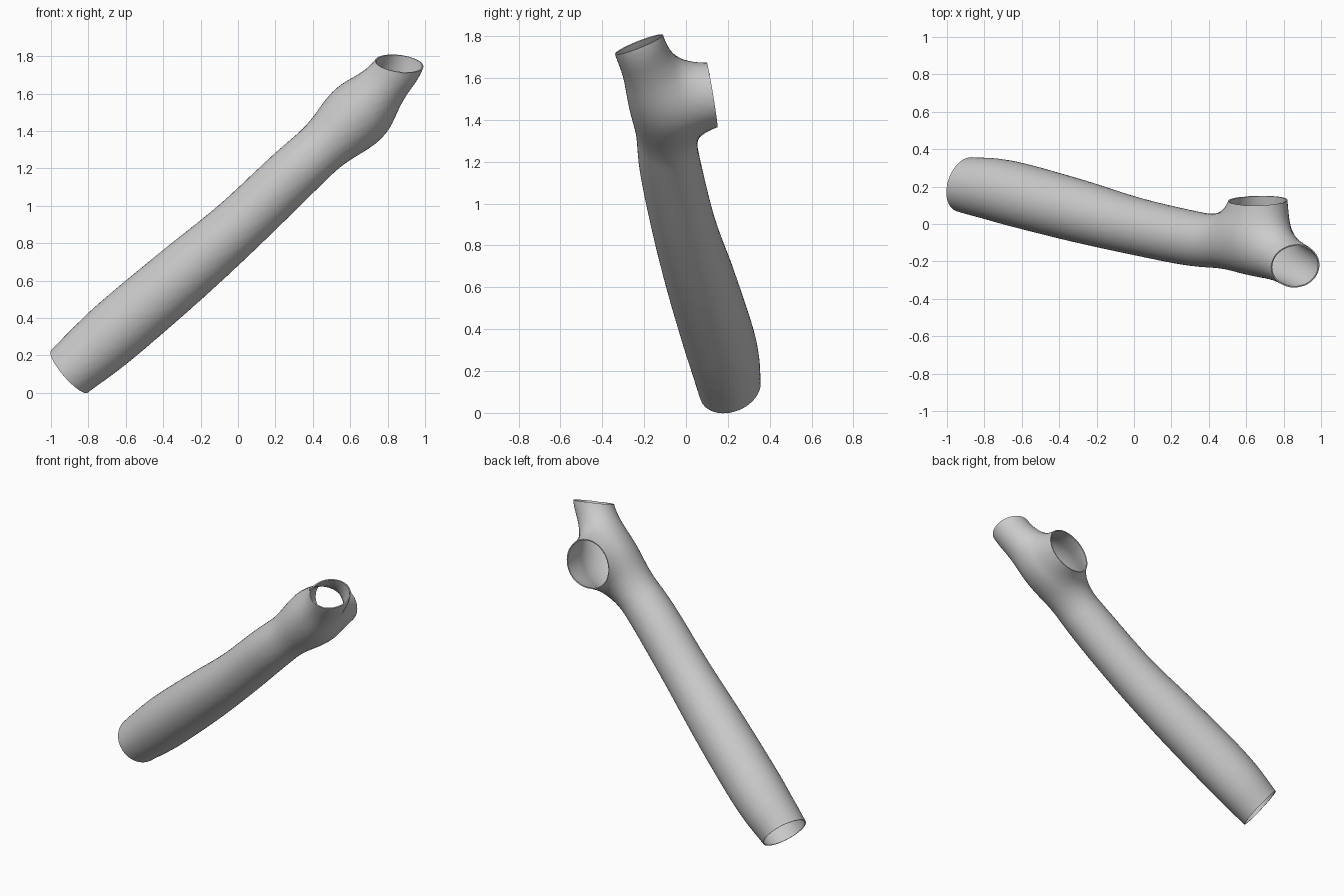
import bpy, bmesh, math
from mathutils import Vector, Matrix, kdtree

cube = bpy.data.objects.get("Cube")
if cube:
    bpy.data.objects.remove(cube, do_unlink=True)

# Centre lines: x, y, z, radius (each runs a little past its openings)
MAIN = [(-1.02, .245, 0, .14), (-.9, .21, .115, .15), (-.75, .185, .245, .166),
        (-.6, .15, .375, .172), (-.3, .07, .63, .167), (0, -.01, .89, .153),
        (.3, -.075, 1.175, .147), (.55, -.11, 1.405, .135), (.73, -.165, 1.585, .122),
        (.865, -.225, 1.76, .124), (.89, -.285, 1.91, .125)]
BRANCH = [(.655, 0, 1.5, .13), (.67, .125, 1.52, .145), (.67, .3, 1.55, .145)]
# Openings: centre, outward direction
OPENINGS = [((-.9, .21, .113), (-.73, .26, -.63)),
            ((.865, -.225, 1.76), (.13, -.37, .92)),
            ((.67, .125, 1.52), (-.03, .985, .164))]
BLEND = .25     # width of the fillet between the tubes
WALL = .007


def spline(points, steps):
    """Catmull-Rom samples through the points, radius as fourth component."""
    p = [Vector(q) for q in points]
    p = [2 * p[0] - p[1]] + p + [2 * p[-1] - p[-2]]
    out = []
    for a, b, c, d in zip(p, p[1:], p[2:], p[3:]):
        for i in range(steps):
            t = i / steps
            out.append(.5 * (2 * b + (c - a) * t + (2 * a - 5 * b + 4 * c - d) * t ** 2
                             + (3 * b - a - 3 * c + d) * t ** 3))
    return out + [p[-2]]


def make_tree(samples):
    tree = kdtree.KDTree(len(samples))
    for i, s in enumerate(samples):
        tree.insert(s.to_3d(), i)
    tree.balance()
    return tree, samples


def tube_distance(p, tube):
    tree, samples = tube
    centre, i, dist = tree.find(p)
    return dist - samples[i].w, (p - centre) / max(dist, 1e-6)


main_tube = make_tree(spline(MAIN, 50))
branch_tube = make_tree(spline(BRANCH, 40))


def blended(p):
    """Distance to the filleted union of both tubes, and its gradient."""
    a, ga = tube_distance(p, main_tube)
    b, gb = tube_distance(p, branch_tube)
    if b < a:
        a, b, ga, gb = b, a, gb, ga
    h = max(BLEND - (b - a), 0) / BLEND
    return a - h * h * BLEND / 4, ga * (1 - h / 2) + gb * (h / 2)


# Rough body: overlapping balls along both centre lines, fused by remeshing
bm = bmesh.new()
for s in spline(MAIN, 7) + spline(BRANCH, 4):
    bmesh.ops.create_icosphere(bm, subdivisions=3, radius=s.w,
                               matrix=Matrix.Translation(s.to_3d()))
mesh = bpy.data.meshes.new("branched_tube")
bm.to_mesh(mesh)
bm.free()
tube = bpy.data.objects.new("branched_tube", mesh)
bpy.context.collection.objects.link(tube)
remesh = tube.modifiers.new("fuse", 'REMESH')
remesh.mode = 'VOXEL'
remesh.voxel_size = .02
bpy.context.view_layer.objects.active = tube
tube.select_set(True)
bpy.ops.object.modifier_apply(modifier="fuse")
mesh = tube.data

# Pull the surface onto the smooth blended shape
bm = bmesh.new()
bm.from_mesh(mesh)
inner = [v for v in bm.verts if blended(v.co)[0] < -.09]
bmesh.ops.delete(bm, geom=inner, context='VERTS')
for v in bm.verts:
    for _ in range(8):
        f, g = blended(v.co)
        v.co -= g * (f / max(g.length_squared, .3))

# Cut the open ends
for centre, direction in OPENINGS:
    side = 1 if centre[0] > 0 else -1
    faces = [f for f in bm.faces if side * f.calc_center_median().x > .3]
    edges = {e for f in faces for e in f.edges}
    verts = {v for f in faces for v in f.verts}
    bmesh.ops.bisect_plane(bm, geom=list(verts) + list(edges) + faces, dist=1e-5,
                           plane_co=centre, plane_no=Vector(direction).normalized(),
                           clear_outer=True)
bmesh.ops.remove_doubles(bm, verts=bm.verts[:], dist=.003)
bmesh.ops.recalc_face_normals(bm, faces=bm.faces[:])
# Make sure the outside faces out before giving the wall its thickness
if sum(f.normal.dot(blended(f.calc_center_median())[1]) for f in bm.faces) < 0:
    bmesh.ops.reverse_faces(bm, faces=bm.faces[:])
bm.to_mesh(mesh)
bm.free()

# Thin wall
wall = tube.modifiers.new("wall", 'SOLIDIFY')
wall.thickness = WALL
wall.offset = -1
bpy.ops.object.modifier_apply(modifier="wall")
bpy.ops.object.shade_smooth_by_angle(angle=math.radians(40))

# Colour
grey = bpy.data.materials.new("light_grey")
grey.use_nodes = True
colour = (.6, .6, .6, 1)
grey.diffuse_color = colour
grey.node_tree.nodes["Principled BSDF"].inputs["Base Color"].default_value = colour
tube.data.materials.clear()
tube.data.materials.append(grey)
